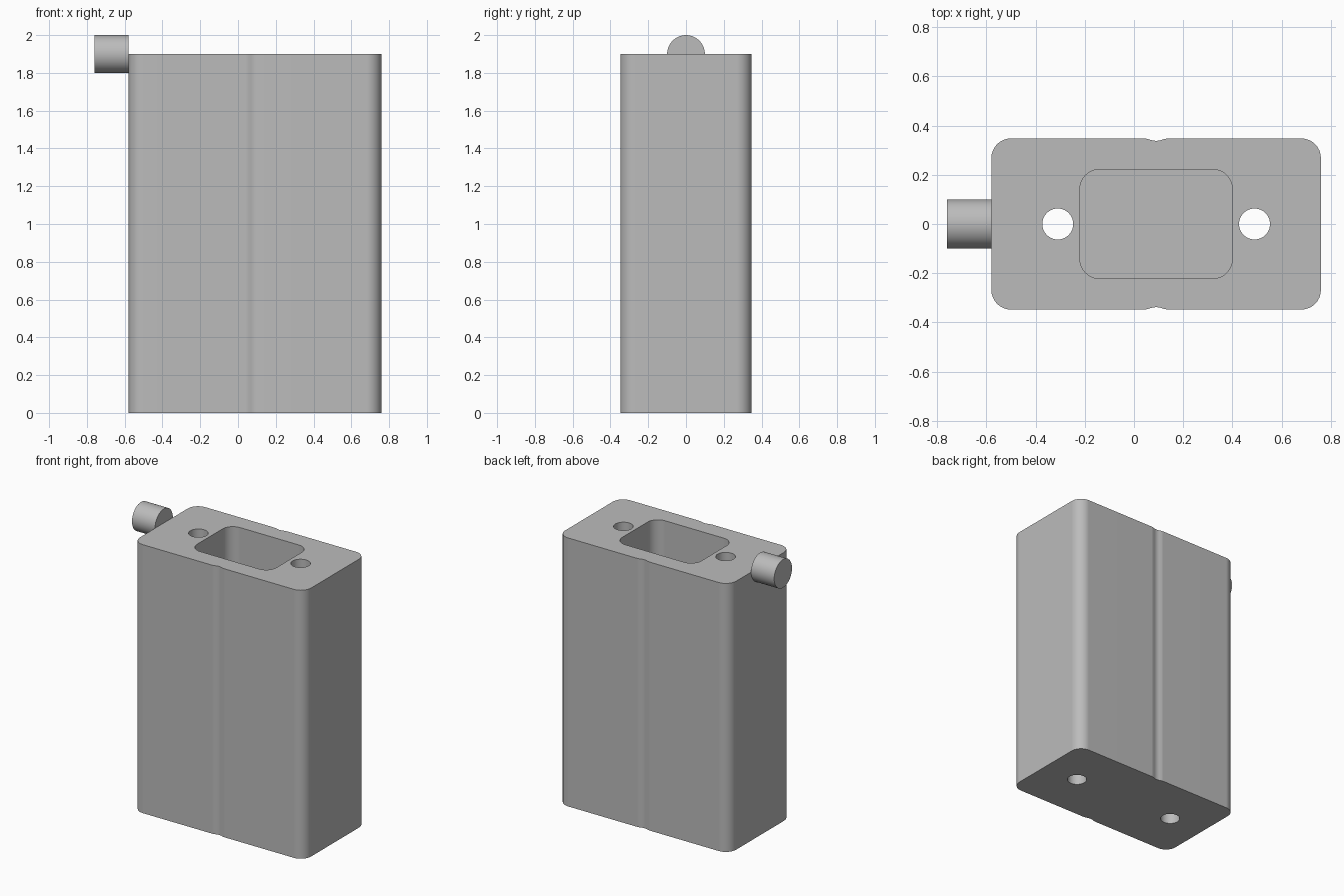
import bpy
import bmesh
import math

cube = bpy.data.objects.get("Cube")
if cube:
    bpy.data.objects.remove(cube, do_unlink=True)

CX = 0.09            # centre line of the case
HEIGHT = 1.9
HALF_X, HALF_Y = 0.67, 0.348

grey = bpy.data.materials.new("plain grey")
grey.use_nodes = True
colour = (0.5, 0.5, 0.5, 1)
grey.diffuse_color = colour
grey.node_tree.nodes["Principled BSDF"].inputs["Base Color"].default_value = colour


def rounded_outline(hx, hy, radius, groove=(), steps=8):
    """Counter-clockwise rounded rectangle, with an optional groove in both long sides."""
    pts = []
    corners = [(1, 1), (-1, 1), (-1, -1), (1, -1)]
    for i, (sx, sy) in enumerate(corners):
        for k in range(steps + 1):
            a = math.pi / 2 * (i + k / steps)
            pts.append((sx * (hx - radius) + radius * math.cos(a),
                        sy * (hy - radius) + radius * math.sin(a)))
        if i % 2 == 0:
            pts += [(sx * dx, sy * (hy - depth)) for dx, depth in groove]
    return pts


def circle(radius, steps=40):
    return [(radius * math.cos(math.tau * k / steps),
             radius * math.sin(math.tau * k / steps)) for k in range(steps)]


def prism(name, outline, x, z0, z1):
    bm = bmesh.new()
    face = bm.faces.new([bm.verts.new((px + x, py, z0)) for px, py in outline])
    top = bmesh.ops.extrude_face_region(bm, geom=[face])["geom"]
    bmesh.ops.translate(bm, vec=(0, 0, z1 - z0),
                        verts=[g for g in top if isinstance(g, bmesh.types.BMVert)])
    bmesh.ops.recalc_face_normals(bm, faces=bm.faces)
    mesh = bpy.data.meshes.new(name)
    bm.to_mesh(mesh)
    bm.free()
    obj = bpy.data.objects.new(name, mesh)
    bpy.context.collection.objects.link(obj)
    mesh.materials.append(grey)
    return obj


def activate(obj):
    bpy.ops.object.select_all(action='DESELECT')
    obj.select_set(True)
    bpy.context.view_layer.objects.active = obj


def cut(obj, cutter):
    mod = obj.modifiers.new("cut", 'BOOLEAN')
    mod.operation = 'DIFFERENCE'
    mod.solver = 'EXACT'
    mod.object = cutter
    activate(obj)
    bpy.ops.object.modifier_apply(modifier=mod.name)
    bpy.data.objects.remove(cutter, do_unlink=True)


def smooth(obj):
    activate(obj)
    bpy.ops.object.shade_smooth_by_angle(angle=math.radians(35))
    mod = obj.modifiers.new("clean shading", 'WEIGHTED_NORMAL')
    mod.keep_sharp = True


# Case with a shallow soft groove down the front and back
half_groove = [(0.05, 0), (0.035, 0.002), (0.02, 0.007), (0.01, 0.009)]
groove = half_groove + [(0, 0.01)] + [(-dx, d) for dx, d in reversed(half_groove)]
case = prism("case", rounded_outline(HALF_X, HALF_Y, 0.08, groove), CX, 0, HEIGHT)

# Deep pocket open at the top
cut(case, prism("pocket_cutter", rounded_outline(0.31, 0.222, 0.08), CX, 0.13, HEIGHT + 0.1))

# Bolt holes running the whole height
for side in (-1, 1):
    cut(case, prism("hole_cutter", circle(0.063), CX + side * 0.4, -0.1, HEIGHT + 0.1))
smooth(case)

# Side pin, half above the rim
pin = prism("side_pin", circle(0.1), 0, 0, 0.18)
pin.rotation_euler.y = math.radians(90)
pin.location = (-0.76, 0, HEIGHT)
smooth(pin)
